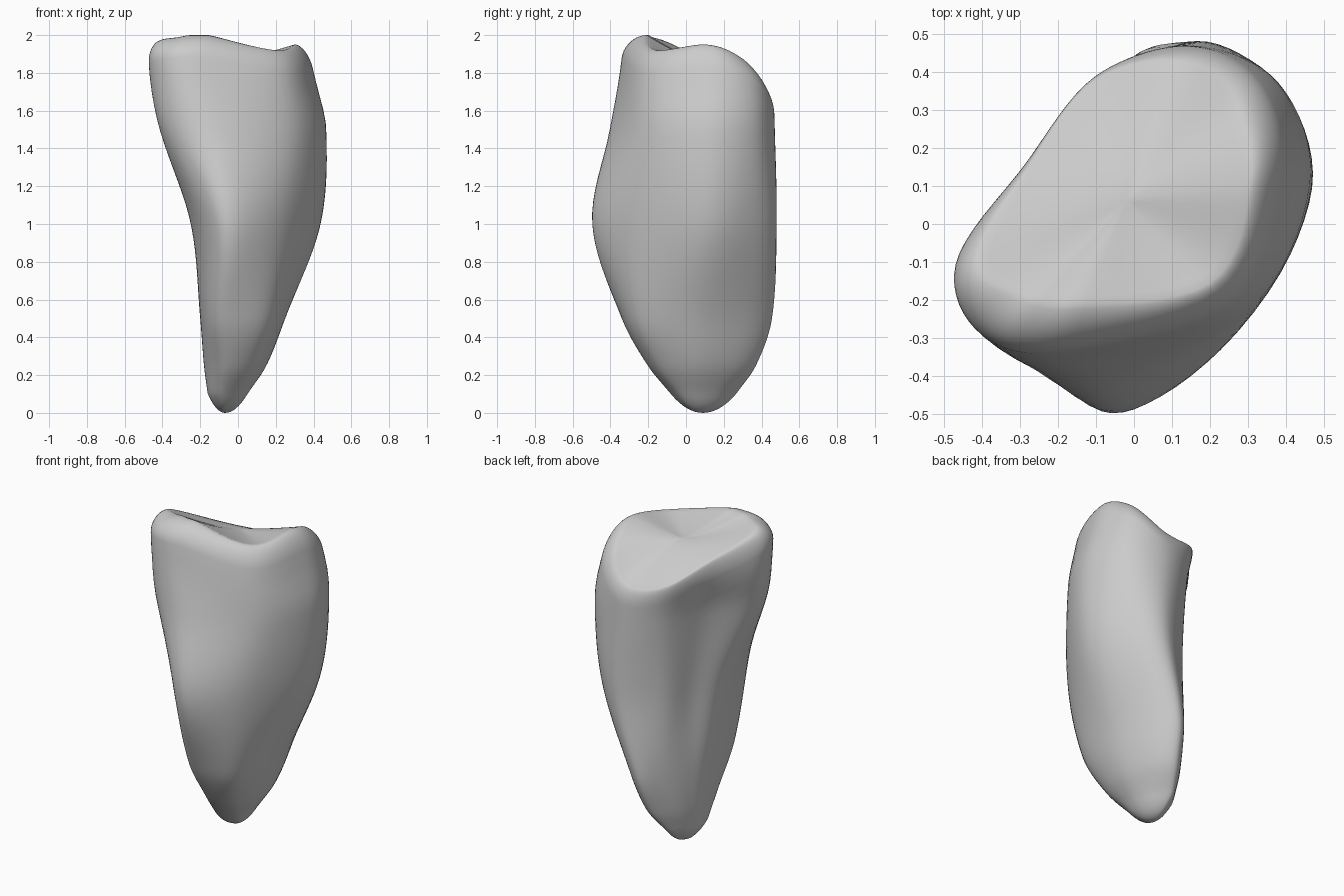
import bpy
import bmesh
import math
from mathutils import Vector

old = bpy.data.objects.get("Cube")
if old:
    bpy.data.objects.remove(old, do_unlink=True)

SIDES, WALL_RINGS, RIM_RINGS, CAP_RINGS = 72, 44, 10, 12
RIM_DROP = .12

# Cross-sections: height, then nine points counter-clockwise from +x
LEVELS = [
    (.1, [(.05, .06), (.02, .18), (-.06, .265), (-.12, .21), (-.15, .15), (-.16, .08), (-.14, -.02), (-.08, -.08), (.02, -.04)]),
    (.25, [(.15, .05), (.09, .27), (-.01, .37), (-.11, .28), (-.16, .18), (-.18, .08), (-.15, -.1), (-.06, -.2), (.09, -.15)]),
    (.5, [(.25, .04), (.17, .32), (.04, .455), (-.08, .35), (-.16, .2), (-.2, .04), (-.16, -.25), (-.05, -.34), (.17, -.26)]),
    (1, [(.435, .08), (.34, .36), (.16, .48), (-.07, .35), (-.16, .16), (-.25, -.04), (-.18, -.37), (-.03, -.495), (.25, -.3)]),
    (1.5, [(.465, .1), (.38, .37), (.15, .47), (-.08, .38), (-.23, .12), (-.41, -.12), (-.34, -.33), (-.1, -.4), (.3, -.23)]),
    (1.75, [(.41, .11), (.35, .35), (.14, .46), (-.11, .4), (-.29, .15), (-.46, -.1), (-.39, -.3), (-.17, -.355), (.26, -.22)]),
    (2, [(.35, .12), (.29, .3), (.11, .44), (-.11, .39), (-.3, .15), (-.475, -.12), (-.41, -.28), (-.2, -.32), (.23, -.18)]),
]
HEIGHTS = [z for z, _ in LEVELS]
# Upper rim above each of the nine points: height, and how far it rounds inward
RIM_TOP = [1.95, 1.88, 1.7, 1.71, 1.84, 1.96, 1.99, 2, 1.92]
RIM_INSET = [.14, .14, .12, .07, .07, .15, .3, .3, .15]
CROWN_MIDDLE = Vector((-.02, .06, 1.88))


def cubic(a, b, ta, tb, t):
    """Hermite blend from a to b with tangents ta and tb."""
    return (a * (2 * t**3 - 3 * t**2 + 1) + ta * (t**3 - 2 * t**2 + t)
            + b * (3 * t**2 - 2 * t**3) + tb * (t**3 - t**2))


def around(values, u):
    """Smooth closed interpolation, u running from 0 to 1."""
    n = len(values)
    i = int(u * n)
    a, b, c, d = (values[(i + k) % n] for k in (-1, 0, 1, 2))
    return cubic(b, c, (c - a) / 2, (d - b) / 2, u * n - i)


def between_levels(values, z):
    """Smooth interpolation of one value per level at height z."""
    last = len(HEIGHTS) - 1
    i = max(k for k in range(last) if k == 0 or HEIGHTS[k] <= z)
    step = HEIGHTS[i + 1] - HEIGHTS[i]

    def slope(k):
        lo, hi = max(k - 1, 0), min(k + 1, last)
        return (values[hi] - values[lo]) / (HEIGHTS[hi] - HEIGHTS[lo])
    return cubic(values[i], values[i + 1], slope(i) * step, slope(i + 1) * step,
                 (z - HEIGHTS[i]) / step)


SECTIONS = [[Vector(p) for p in pts] for _, pts in LEVELS]
MIDDLES = [sum(s, Vector((0, 0))) / len(s) for s in SECTIONS]


def surface(u, z, scale=1.0):
    """Point on the body wall, pulled to the middle by scale; tip is rounded."""
    zc = min(max(z, HEIGHTS[0]), HEIGHTS[-1])
    if z < HEIGHTS[0]:
        scale *= math.sqrt(max(z, 0) / HEIGHTS[0])
    edge = between_levels([around(s, u) for s in SECTIONS], zc)
    mid = between_levels(MIDDLES, zc)
    p = mid + (edge - mid) * scale
    return Vector((p.x, p.y, z))


def column(u):
    """Points of one column, from the tip up the wall and over the crown."""
    top = min(around(RIM_TOP, u), 2)
    inset = around(RIM_INSET, u)
    wall = top - RIM_DROP
    pts = [surface(u, wall * (k / WALL_RINGS)**1.8) for k in range(1, WALL_RINGS + 1)]
    for k in range(1, RIM_RINGS + 1):
        a = math.pi / 2 * k / RIM_RINGS
        pts.append(surface(u, wall + RIM_DROP * math.sin(a), 1 - inset * (1 - math.cos(a))))
    rim = pts[-1]
    for k in range(1, CAP_RINGS):
        r = 1 - k / CAP_RINGS
        p = CROWN_MIDDLE.lerp(rim, r)
        p.z = CROWN_MIDDLE.z + (top - CROWN_MIDDLE.z) * r**1.4
        pts.append(p)
    return pts


# Body: one continuous skin
bm = bmesh.new()
columns = [[bm.verts.new(p) for p in column(j / SIDES)] for j in range(SIDES)]
tip = bm.verts.new(surface(0, 0))
crown = bm.verts.new(CROWN_MIDDLE)
for j in range(SIDES):
    a, b = columns[j], columns[(j + 1) % SIDES]
    bm.faces.new((tip, b[0], a[0]))
    bm.faces.new((a[-1], b[-1], crown))
    for k in range(len(a) - 1):
        bm.faces.new((a[k], b[k], b[k + 1], a[k + 1]))
for f in bm.faces:
    f.smooth = True

mesh = bpy.data.meshes.new("stone_body")
bm.to_mesh(mesh)
bm.free()
body = bpy.data.objects.new("stone_body", mesh)
bpy.context.collection.objects.link(body)

# Material
grey = bpy.data.materials.new("plain_grey")
grey.use_nodes = True
colour = (.6, .6, .6, 1)
grey.diffuse_color = colour
grey.node_tree.nodes["Principled BSDF"].inputs["Base Color"].default_value = colour
mesh.materials.append(grey)
